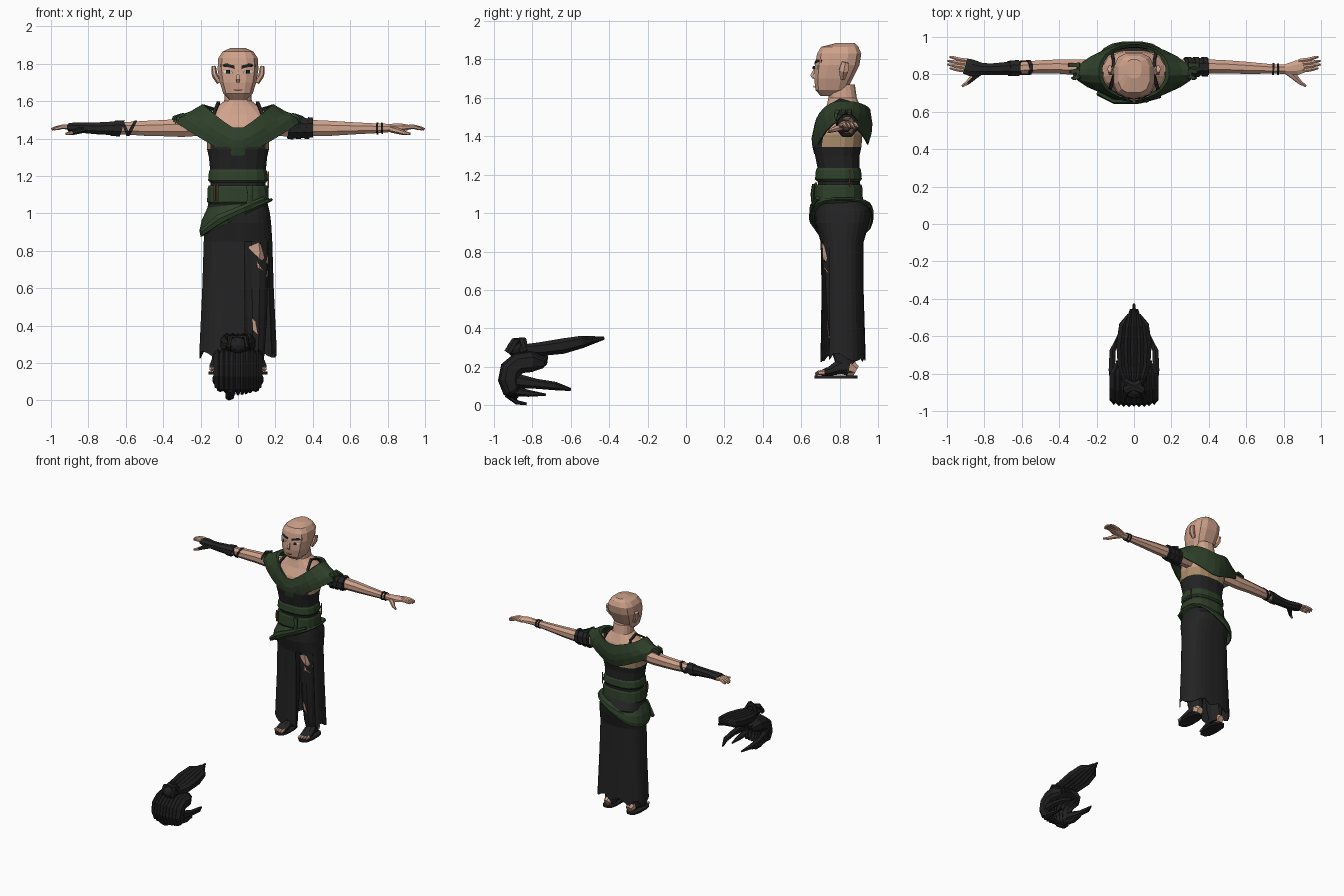
import bpy, bmesh, math
from mathutils import Vector
from mathutils.bvhtree import BVHTree

cube = bpy.data.objects.get("Cube")
if cube:
    bpy.data.objects.remove(cube, do_unlink=True)


def material(name, r, g, b):
    mat = bpy.data.materials.new(name)
    mat.use_nodes = True
    mat.diffuse_color = (r, g, b, 1)
    shader = mat.node_tree.nodes["Principled BSDF"]
    shader.inputs["Base Color"].default_value = (r, g, b, 1)
    shader.inputs["Roughness"].default_value = 0.9
    return mat


SKIN = material("skin", 0.62, 0.36, 0.26)
TAN = material("tan wrap", 0.40, 0.26, 0.14)
BLACK = material("black cloth", 0.017, 0.017, 0.017)
GREEN = material("green cloth", 0.028, 0.052, 0.023)
HAIR = material("black hair", 0.014, 0.014, 0.015)
WHITE = material("eye white", 0.75, 0.75, 0.72)
BROWN = material("brown cord", 0.16, 0.07, 0.03)
LIPS = material("lips", 0.40, 0.18, 0.13)

X, Y, Z = Vector((1, 0, 0)), Vector((0, 1, 0)), Vector((0, 0, 1))


def finish(name, bm, mats, rule=None, thickness=0):
    """Turn a bmesh into an object; rule maps a face centre to a material slot."""
    bmesh.ops.recalc_face_normals(bm, faces=bm.faces)
    if rule:
        for face in bm.faces:
            face.material_index = rule(face.calc_center_median())
    mesh = bpy.data.meshes.new(name)
    bm.to_mesh(mesh)
    bm.free()
    obj = bpy.data.objects.new(name, mesh)
    bpy.context.collection.objects.link(obj)
    for mat in mats:
        mesh.materials.append(mat)
    if thickness:
        solid = obj.modifiers.new("thickness", "SOLIDIFY")
        solid.thickness = thickness
    return obj


def loft(name, rings, *mats, rule=None, caps=True, thickness=0, cut=None):
    """Skin a list of closed rings; cut drops faces whose centre matches."""
    bm = bmesh.new()
    rows = [[bm.verts.new(p) for p in ring] for ring in rings]
    n = len(rows[0])
    for low, high in zip(rows, rows[1:]):
        for i in range(n):
            j = (i + 1) % n
            bm.faces.new((low[i], low[j], high[j], high[i]))
    if caps:
        bm.faces.new(rows[0])
        bm.faces.new(rows[-1])
    if cut:
        gone = [f for f in bm.faces if cut(f.calc_center_median())]
        bmesh.ops.delete(bm, geom=gone, context="FACES")
    return finish(name, bm, mats, rule, thickness)


def soft(value, power):
    return math.copysign(abs(value) ** (2 / power), value)


def oval(z, half, front, back, n=12, power=2.6, cx=0):
    """Horizontal ring; z may be a number or a function of (x, y)."""
    points = []
    for i in range(n):
        a = math.tau * (i + 0.5) / n
        x = cx + half * soft(math.sin(a), power)
        y = (front + back) / 2 - (back - front) / 2 * soft(math.cos(a), power)
        points.append(Vector((x, y, z(x, y) if callable(z) else z)))
    return points


def sweep(name, path, sizes, ref, *mats, n=8, rule=None):
    """Tube along a path; each size is (half width along ref, half depth)."""
    path = [Vector(p) for p in path]
    rings = []
    for k, c in enumerate(path):
        t = (path[min(k + 1, len(path) - 1)] - path[max(k - 1, 0)]).normalized()
        u = (ref - t * ref.dot(t)).normalized()
        v = t.cross(u)
        w, h = sizes[k]
        rings.append([c + u * w * math.cos(math.tau * (i + 0.5) / n)
                      + v * h * math.sin(math.tau * (i + 0.5) / n) for i in range(n)])
    return loft(name, rings, *mats, rule=rule)


def patch(name, outline, target, mat):
    """Thin plate pressed onto the front of a target; outline is (x, z) pairs."""
    bm = bmesh.new()
    bm.from_mesh(target.data)
    tree = BVHTree.FromBMesh(bm)
    bm.free()
    bm = bmesh.new()
    bm.faces.new([bm.verts.new((x, 0, z)) for x, z in outline])
    bmesh.ops.poke(bm, faces=bm.faces)
    for v in bm.verts:
        hit = tree.ray_cast(v.co, Y)[0]
        v.co.y = (hit.y if hit else 0.76) - 0.004
    return finish(name, bm, [mat], thickness=0.004)


# Head, ears and face
head = loft("head", [oval(*r, power=3) for r in (
    (1.61, .05, .70, .80), (1.64, .08, .672, .84), (1.70, .10, .665, .87),
    (1.77, .112, .668, .905), (1.83, .108, .68, .915), (1.865, .085, .70, .90),
    (1.885, .04, .78, .88))], SKIN)
sweep("nose", [(0, .672, 1.755), (0, .655, 1.715), (0, .664, 1.70)],
      [(.006, .006), (.014, .012), (.01, .006)], X, SKIN, n=4)
patch("mouth", [(-.025, 1.665), (.025, 1.665), (.015, 1.655), (-.015, 1.655)], head, LIPS)
for s in (-1, 1):
    sweep("ear", [(s * .10, .815, 1.70), (s * .125, .82, 1.74), (s * .13, .83, 1.785)],
          [(.014, .015), (.028, .016), (.022, .012)], Y, SKIN, n=6)
    patch("eye", [(s * .03, 1.75), (s * .075, 1.75), (s * .078, 1.765), (s * .035, 1.763)],
          head, WHITE)
    patch("iris", [(s * .044, 1.749), (s * .062, 1.749), (s * .062, 1.766), (s * .044, 1.766)],
          head, HAIR).location.y = -.003
    for a, b, low, high in ((.018, .055, 1.773, 1.783), (.055, .093, 1.783, 1.784)):
        patch("eyebrow", [(s * a, low), (s * b, high), (s * b, high + .016),
                          (s * a, low + .018)], head, HAIR)

# Torso with bodice and bare shoulders
def bodice(c):
    if c.z < 1.35 or (c.z < 1.44 and c.y < .71):
        return 0
    return 1 if c.z < 1.42 else 2

loft("torso", [oval(*r, n=16) for r in (
    (1.04, .145, .69, .91), (1.24, .152, .682, .905), (1.30, .158, .67, .905),
    (1.345, .168, .66, .915), (1.41, .17, .67, .92), (1.47, .18, .685, .93),
    (1.53, .165, .72, .92), (1.575, .11, .735, .90), (1.60, .075, .74, .89),
    (1.67, .07, .735, .88))], BLACK, TAN, SKIN, rule=bodice)
for s in (-1, 1):
    sweep("shoulder_strap", [(s * .14, .70, 1.48), (s * .125, .73, 1.545), (s * .105, .80, 1.592),
                             (s * .11, .88, 1.57), (s * .12, .93, 1.48)],
          [(.012, .008)] * 5, X, BLACK, n=4)

# Draped shawl: neckline, shoulder and hem rings
def drape(side, front, back, reach):
    def height(x, y):
        t = min(abs(x) / reach, 1) ** 1.2
        return side * t + (front if y < .815 else back) * (1 - t)
    return height

loft("shawl", [
    oval(drape(1.575, 1.43, 1.52, .17), .17, .685, .945, 24, 2.2),
    oval(drape(1.585, 1.445, 1.535, .19), .19, .667, .96, 24, 2.1),
    oval(drape(1.545, 1.38, 1.46, .26), .26, .652, .972, 24, 1.75),
    oval(drape(1.53, 1.345, 1.41, .31), .31, .655, .968, 24, 1.6),
    oval(drape(1.485, 1.30, 1.35, .33), .33, .665, .95, 24, 1.6)],
    GREEN, caps=False, thickness=.008)
for s in (-1, 1):
    for k in range(3):
        x = .32 + .012 * k
        sweep("shawl_fringe", [(s * .29, .79 + .03 * k, 1.53), (s * x, .78 + .035 * k, 1.515),
                               (s * (x + .015), .78 + .035 * k, 1.48)],
              [(.018, .012), (.014, .01), (.003, .003)], Y, GREEN, n=4)

# Wrapped sash
for z0, z1, grow in ((1.165, 1.235, .006), (1.05, 1.15, .012)):
    loft("sash_band", [oval(z, .15 + grow + e, .682 - grow - e, .905 + grow + e, 16)
                       for z, e in ((z0, -.004), (z0 + .012, .006), (z1 - .012, .002),
                                    (z1, -.004))], GREEN)
loft("hip_drape", [
    oval(lambda x, y: 1.05 + .12 * x, .165, .675, .925, 20),
    oval(lambda x, y: 1.025 + .32 * x, .188, .658, .97, 20, cx=-.008),
    oval(lambda x, y: .995 + .42 * x, .198, .655, .978, 20, cx=-.01),
    oval(lambda x, y: .975 + .5 * x, .19, .668, .972, 20, cx=-.012)],
    GREEN, caps=False, thickness=.008)
sweep("sash_fold", [(.14, .685, 1.08), (.03, .655, 1.03), (-.10, .655, .97), (-.19, .70, .90)],
      [(.012, .012), (.02, .012), (.028, .015), (.018, .015)], Z, GREEN, n=6)
sweep("sash_tail", [(.06, .664, 1.15), (.065, .658, 1.10), (.06, .66, 1.04)],
      [(.02, .008), (.015, .01), (.02, .006)], X, GREEN, n=6)
for x, y, z in ((-.125, .68, 1.12), (-.108, .674, 1.12), (.162, .855, 1.185)):
    sweep("cord", [(x, y, z - .05), (x, y - .004, z), (x, y, z + .04)],
          [(.005, .005)] * 3, X, BROWN, n=4)

# Skirt with a front slit and a ragged hem
def hem(x, y):
    return .25 + .025 * math.sin(43 * x + 31 * y)

loft("skirt", [oval(*r, n=28) for r in (
    (1.09, .15, .682, .91), (1.01, .17, .67, .965), (.95, .178, .672, .955),
    (.85, .184, .70, .925), (.60, .192, .705, .925), (hem, .208, .70, .935))],
    BLACK, caps=False, thickness=.006,
    cut=lambda c: .05 < c.x < .165 and c.y < .8 and c.z < .87)

# Legs, torn leggings and sandals
for s in (-1, 1):
    leg = loft("leg", [oval(*r, cx=s * .095, power=2.2) for r in (
        (.17, .04, .79, .88), (.27, .05, .76, .885), (.45, .062, .735, .90),
        (.60, .066, .725, .90), (.80, .08, .715, .91), (.98, .08, .705, .92))], BLACK)
    sweep("foot", [(s * .11, .705, .168), (s * .108, .75, .178), (s * .103, .80, .20),
                   (s * .10, .85, .20), (s * .10, .886, .18)],
          [(.045, .016), (.048, .026), (.042, .042), (.038, .05), (.025, .03)],
          X, BLACK, SKIN, rule=lambda c: int(c.y > .855 or c.y < .72))
    for k in range(4):
        x = s * (.08 + .021 * k)
        sweep("toe", [(x, .72, .17), (x, .69, .169), (x, .672 + .006 * k, .162)],
              [(.011, .014), (.011, .012), (.007, .007)], X, SKIN, n=6)
    loft("sandal_sole", [oval(z, .053, .665, .895, cx=s * .107) for z in (.14, .155)], BLACK)
for outline in ([(.055, .82), (.11, .845), (.165, .765), (.16, .73), (.11, .76)],
                [(.10, .745), (.16, .69), (.155, .655), (.105, .71)],
                [(.075, .44), (.095, .42), (.108, .35), (.08, .375)]):
    patch("legging_tear", outline, leg, SKIN)

# Arms, hands, glove and bands
ARM = ((.14, .83, 1.475, .05, .06), (.30, .838, 1.457, .045, .052), (.42, .842, 1.456, .04, .046),
       (.50, .84, 1.455, .038, .043), (.60, .835, 1.455, .035, .036), (.76, .828, 1.455, .026, .027),
       (.81, .828, 1.457, .028, .024), (.87, .835, 1.46, .042, .022), (.905, .845, 1.46, .038, .016))


def band(name, s, x0, x1, grow, mat, tilt=0):
    """Sleeve hugging the arm between two distances from the body."""
    def at(x):
        for a, b in zip(ARM, ARM[1:]):
            if a[0] <= x <= b[0]:
                t = (x - a[0]) / (b[0] - a[0])
                return [p + (q - p) * t for p, q in zip(a, b)]
    rows = [at(x) for x in sorted({x0, x1} | {a[0] for a in ARM if x0 < a[0] < x1})]
    obj = sweep(name, [(s * r[0], r[1], r[2]) for r in rows],
                [(r[3] + grow, r[4] + grow) for r in rows], Y, mat)
    for v in obj.data.vertices:
        v.co.x += tilt * (v.co.z - 1.455)


for s in (-1, 1):
    gloved = s < 0
    sweep("arm", [(s * a[0], a[1], a[2]) for a in ARM], [a[3:] for a in ARM], Y, SKIN)
    for k in range(4):
        y0, y1 = .818 + .018 * k, .83 + .02 * k
        tip = .985 - .012 * abs(k - 1.5)
        sweep("finger", [(s * .88, y0, 1.46), (s * .94, (y0 + y1) / 2, 1.463), (s * tip, y1, 1.455),
                         (s * (tip + .018), y1 + .003, 1.45)],
              [(.012, .013), (.011, .012), (.009, .01), (.005, .006)], Y, SKIN, n=6)
    sweep("thumb", [(s * .82, .815, 1.45), (s * .86, .785, 1.44), (s * .89, .755, 1.43),
                    (s * .92, .737, 1.425)],
          [(.018, .018), (.018, .016), (.012, .012), (.007, .007)], Y,
          SKIN, BLACK, n=6, rule=lambda c: int(gloved and c.x > -.88))
band("upper_arm_band", 1, .27, .40, .008, BLACK)
for x in (.28, .32, .365):
    band("band_ridge", 1, x, x + .025, .014, BLACK, .15)
for x in (.74, .765):
    band("bracelet", 1, x, x + .01, .007, HAIR)
band("glove", -1, .64, .903, .007, BLACK)
band("glove_cuff", -1, .62, .67, .012, BLACK, .3)
for x, lean in ((.56, .5), (.595, -.45)):
    band("forearm_strap", -1, x, x + .018, .006, BLACK, lean)

# Separate hair piece: curved cap strands
ARC = ((-.72, .235), (-.80, .246), (-.88, .236), (-.93, .195), (-.942, .13), (-.925, .07), (-.88, .035))
for i in range(-4, 5):
    x, edge = i * .026, abs(i) / 4
    k = 1 - .2 * edge ** 2
    thick = .034 + .018 * edge
    path = [(x * (.8 if j in (0, 6) else 1.04), -.81 + (y + .81) * k, .14 + (z - .14) * k)
            for j, (y, z) in enumerate(ARC)]
    sizes = [(.012, .022)] + [(.026, thick)] * 4 + [(.02, thick * .8), (.008, .01)]
    sweep("cap_strand", path, sizes, X, HAIR, n=6)
# Loose locks, bun and ponytail
sweep("fringe_lock", [(-.04, -.93, .06), (-.045, -.88, .015), (-.05, -.83, .007)],
      [(.03, .02), (.025, .012), (.008, .007)], X, HAIR, n=6)
for s in (-1, 1):
    sweep("side_lock", [(s * .10, -.90, .13), (s * .118, -.78, .112), (s * .115, -.68, .10),
                        (s * .085, -.60, .082)],
          [(.025, .04), (.02, .026), (.018, .022), (.006, .008)], X, HAIR, n=6)
    sweep("lower_lock", [(s * .085, -.92, .08), (s * .095, -.82, .062), (s * .09, -.73, .055)],
          [(.025, .03), (.02, .018), (.006, .006)], X, HAIR, n=6)
    sweep("bun_wrap", [(s * .05, -.93, .275), (s * .045, -.89, .335), (-s * .03, -.85, .34),
                       (-s * .06, -.83, .28)],
          [(.02, .012), (.022, .015), (.022, .015), (.015, .01)], Y, HAIR, n=6)
bm = bmesh.new()
bmesh.ops.create_icosphere(bm, subdivisions=2, radius=.05)
for v in bm.verts:
    v.co = Vector((v.co.x * 1.2, v.co.y - .885, v.co.z * .9 + .295))
finish("bun", bm, [HAIR])
for i in range(-2, 3):
    x, end = i * .03, -.425 - .03 * abs(i)
    sweep("ponytail_strand", [(x * .6, -.86, .29), (x * 1.1, -.76, .292), (x * 1.2, -.64, .308),
                              (x, -.54, .33), (x * .5, end, .35 - .006 * abs(i))],
          [(.018, .025), (.024, .036), (.026, .04), (.022, .032), (.007, .008)], X, HAIR, n=6)
